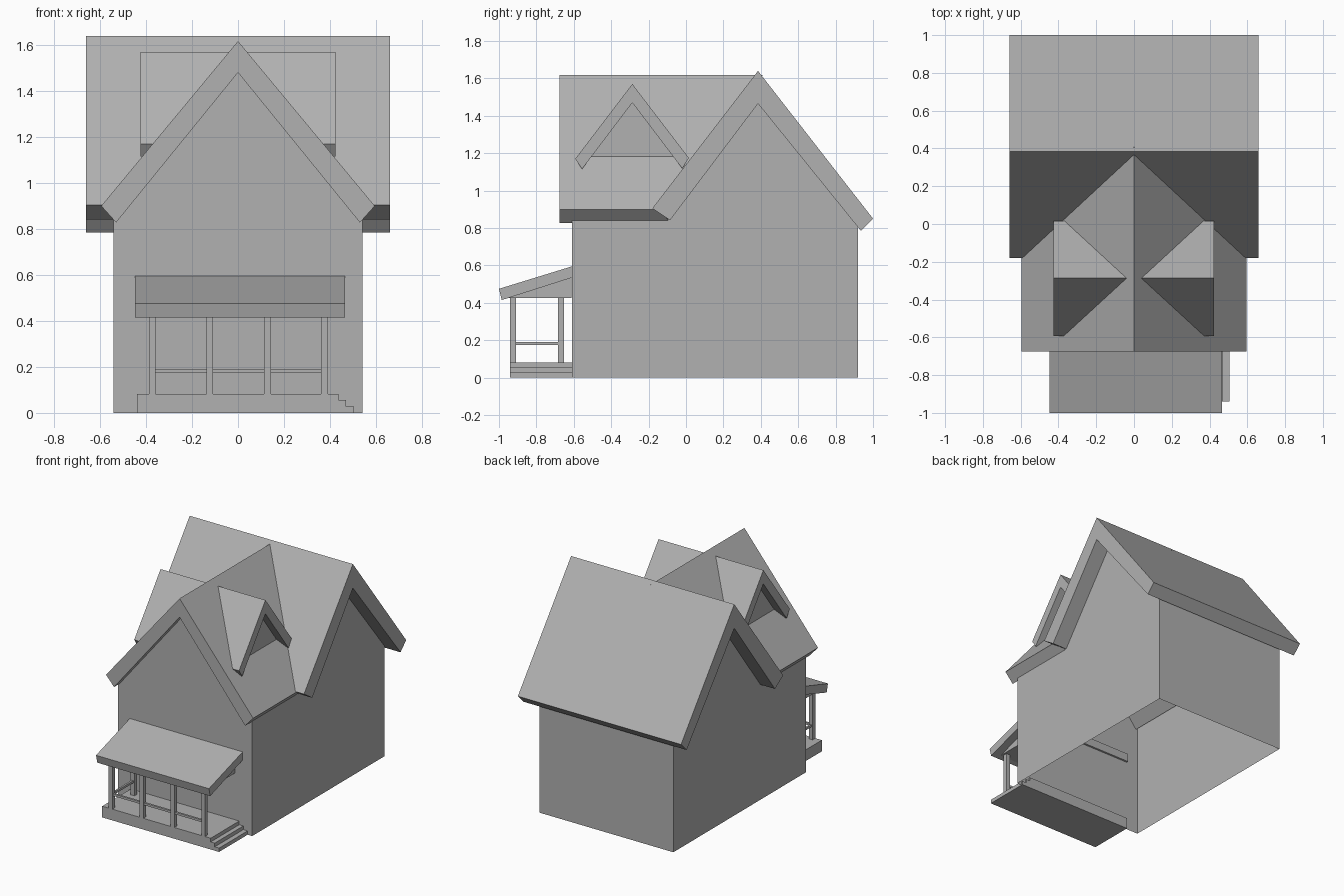
import bpy, bmesh

if "Cube" in bpy.data.objects:
    bpy.data.objects.remove(bpy.data.objects["Cube"])

grey = bpy.data.materials.new("mid_grey")
grey.diffuse_color = (0.44, 0.44, 0.44, 1)
grey.use_nodes = True
grey.node_tree.nodes["Principled BSDF"].inputs["Base Color"].default_value = grey.diffuse_color


def finish(name, bm):
    bmesh.ops.remove_doubles(bm, verts=bm.verts, dist=1e-5)
    bmesh.ops.recalc_face_normals(bm, faces=bm.faces)
    mesh = bpy.data.meshes.new(name)
    bm.to_mesh(mesh)
    bm.free()
    mesh.materials.append(grey)
    ob = bpy.data.objects.new(name, mesh)
    bpy.context.collection.objects.link(ob)
    return ob


def place(axis, t, p):
    return (t, p[0], p[1]) if axis == 'x' else (p[0], t, p[1])


def prism(name, profile, axis, a, b):
    """Extrude a profile (y,z) along x or (x,z) along y; b may be one end per point."""
    n = len(profile)
    ends = b if isinstance(b, list) else [b] * n
    bm = bmesh.new()
    lo = [bm.verts.new(place(axis, a, p)) for p in profile]
    hi = [bm.verts.new(place(axis, e, p)) for e, p in zip(ends, profile)]
    bm.faces.new(lo)
    bm.faces.new(hi[::-1])
    for i in range(n):
        j = (i + 1) % n
        bm.faces.new((lo[i], hi[i], hi[j], lo[j]))
    return finish(name, bm)


def box(name, x0, x1, y0, y1, z0, z1):
    return prism(name, [(x0, z0), (x1, z0), (x1, z1), (x0, z1)], 'y', y0, y1)


# House walls: an open-bottomed shell with gabled front and sides
W, F, B = 0.542, -0.61, 0.92
bm = bmesh.new()
front = [(-W, 0), (W, 0), (W, 0.84), (0, 1.49), (-W, 0.84)]
side = [(F, 0), (B, 0), (B, 0.81), (0.385, 1.475), (-0.1, 0.85), (-0.1, 0.84), (F, 0.84)]
back = [(-W, 0), (W, 0), (W, 0.81), (-W, 0.81)]
for axis, t, prof in (('y', F, front), ('x', W, side), ('x', -W, side), ('y', B, back)):
    bm.faces.new([bm.verts.new(place(axis, t, p)) for p in prof])
finish("house_walls", bm)

# Main roof, ridge running side to side
prism("main_roof", [(-0.18, 0.905), (0.385, 1.64), (1.0, 0.85), (0.935, 0.785),
                    (0.385, 1.465), (-0.085, 0.842)], 'x', -0.66, 0.66)

# Front gable roof, its back end sloped to stop inside the main roof
prism("front_gable_roof", [(-0.595, 0.9), (0, 1.617), (0.595, 0.9), (0.53, 0.828),
                           (0, 1.48), (-0.53, 0.828)], 'y', -0.675,
      [-0.14, 0.41, -0.14, -0.085, 0.31, -0.085])

# Dormers on both sides of the front gable
prism("dormer_roof", [(-0.592, 1.17), (-0.287, 1.57), (0.015, 1.175), (-0.02, 1.118),
                      (-0.287, 1.47), (-0.556, 1.115)], 'x', -0.425, 0.423)
prism("dormer_walls", [(-0.515, 1.17), (-0.287, 1.475), (-0.06, 1.17)], 'x', -0.36, 0.36)

# Porch roof slab and the wedge below it
prism("porch_roof", [(-1.0, 0.475), (-0.6, 0.598), (-0.6, 0.538), (-0.985, 0.415)],
      'x', -0.448, 0.465)
prism("porch_roof_infill", [(-0.965, 0.425), (-0.611, 0.545), (-0.611, 0.425)],
      'x', -0.4, 0.405)

# Porch floor with steps on the right
prism("porch_floor_and_steps", [(-0.44, 0), (0.505, 0), (0.505, 0.028), (0.47, 0.028),
                                (0.47, 0.055), (0.437, 0.055), (0.437, 0.082),
                                (-0.44, 0.082)], 'y', -0.94, -0.6)

# Porch posts and rails
for i, x in enumerate((-0.373, -0.123, 0.129, 0.376)):
    box(f"porch_post_{i + 1}", x - 0.015, x + 0.015, -0.94, -0.908, 0.08, 0.43)
box("porch_post_back", -0.388, -0.358, -0.685, -0.653, 0.08, 0.48)
box("porch_rail_front", -0.37, 0.37, -0.931, -0.916, 0.175, 0.191)
box("porch_rail_left", -0.38, -0.366, -0.92, -0.67, 0.175, 0.191)
